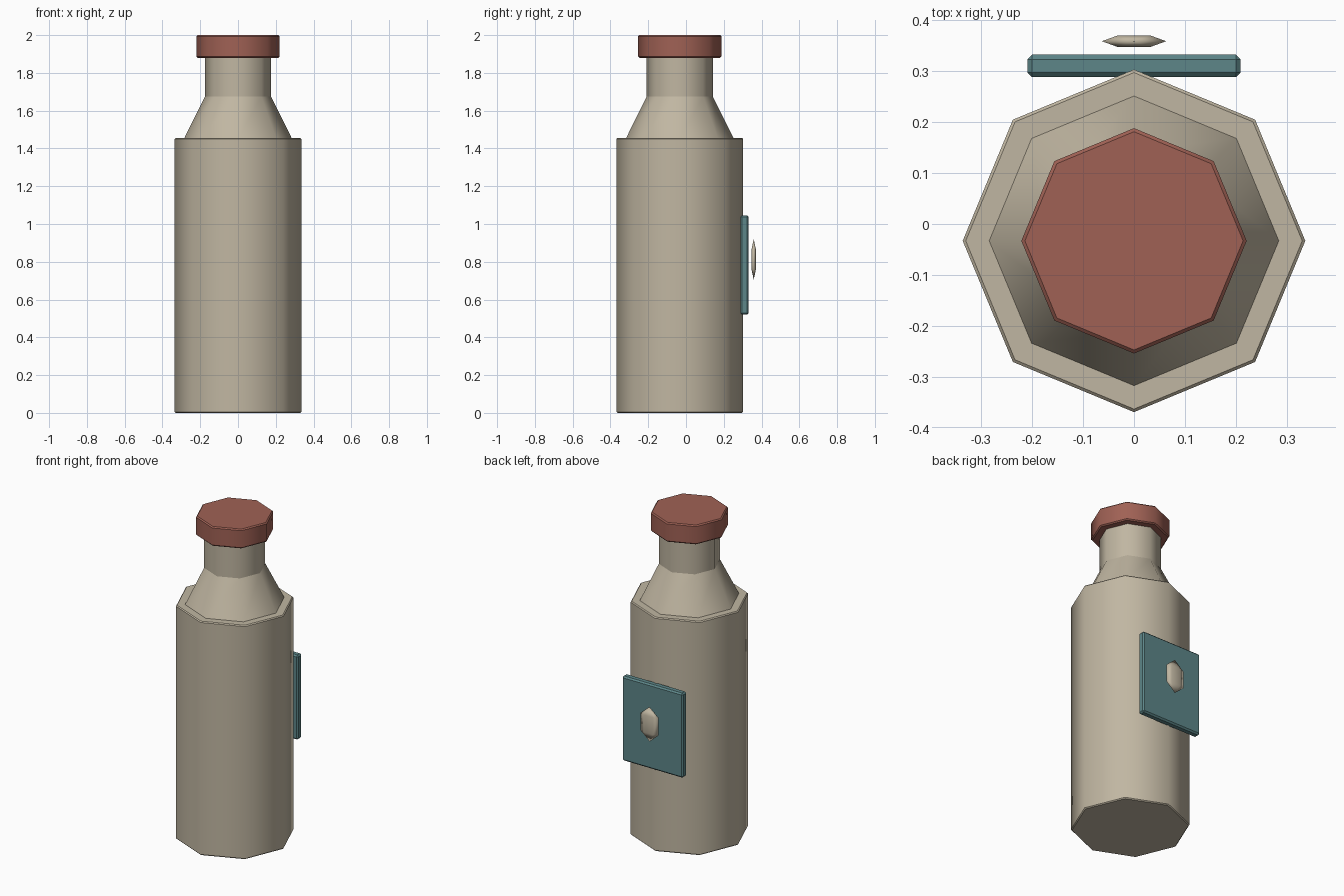
import bpy, bmesh, math

if "Cube" in bpy.data.objects:
    bpy.data.objects.remove(bpy.data.objects["Cube"])

AXIS_Y = -0.033  # bottle axis, so the whole model is centred with its label


def paint(name, rgb):
    m = bpy.data.materials.new(name)
    m.diffuse_color = (*rgb, 1)
    m.use_nodes = True
    m.node_tree.nodes["Principled BSDF"].inputs["Base Color"].default_value = m.diffuse_color
    return m


STONE = paint("stone", (0.53, 0.47, 0.36))
RED = paint("red", (0.35, 0.12, 0.09))
TEAL = paint("teal", (0.11, 0.24, 0.25))


def finish(bm, name, mat, location):
    bmesh.ops.recalc_face_normals(bm, faces=bm.faces)
    mesh = bpy.data.meshes.new(name)
    bm.to_mesh(mesh)
    bm.free()
    ob = bpy.data.objects.new(name, mesh)
    bpy.context.collection.objects.link(ob)
    ob.location = location
    mesh.materials.append(mat)
    return ob


def lathe(name, profile, mat, sides=8, y=AXIS_Y, scale_y=1, sharp_rings=True):
    """Turn (radius, z) points round a vertical axis; first corner on +x."""
    bm = bmesh.new()
    rings = []
    for r, z in profile:
        angles = [2 * math.pi * i / sides for i in range(sides if r else 1)]
        rings.append([bm.verts.new((r * math.cos(a), r * math.sin(a) * scale_y, z)) for a in angles])
    for low, high in zip(rings, rings[1:]):
        for i in range(sides):
            j = (i + 1) % sides
            if len(low) == 1:
                corners = (low[0], high[j], high[i])
            elif len(high) == 1:
                corners = (low[i], low[j], high[0])
            else:
                corners = (low[i], low[j], high[j], high[i])
            bm.faces.new(corners).smooth = True
    for ring in (rings[0], rings[-1]):
        if len(ring) > 1:
            bm.faces.new(ring)
    if sharp_rings:
        for e in bm.edges:
            if abs(e.verts[0].co.z - e.verts[1].co.z) < 1e-6:
                e.smooth = False
    return finish(bm, name, mat, (0, y, 0))


def chamfered(radius, z0, z1, c):
    return [(radius - c, z0), (radius, z0 + c), (radius, z1 - c), (radius - c, z1)]


# Bottle body, shoulder, neck and cap
lathe("body", chamfered(0.336, 0, 1.455, 0.006), STONE)
lathe("shoulder", [(0.285, 1.453), (0.175, 1.675)], STONE)
lathe("neck", [(0.175, 1.675), (0.175, 1.885)], STONE)
lathe("cap", chamfered(0.221, 1.88, 2.0, 0.007), RED)

# Label plate on the back
bm = bmesh.new()
bmesh.ops.create_cube(bm, size=1)
bmesh.ops.scale(bm, vec=(0.418, 0.044, 0.526), verts=bm.verts)
bmesh.ops.bevel(bm, geom=bm.edges[:], offset=0.009, segments=1, affect='EDGES')
finish(bm, "label", TEAL, (0, 0.31, 0.783))

# Faceted oval emblem in front of the label
lathe("emblem", [(0, 0.705), (0.063, 0.759), (0.063, 0.866), (0, 0.92)], STONE,
      sides=6, y=0.3585, scale_y=0.21, sharp_rings=False)
